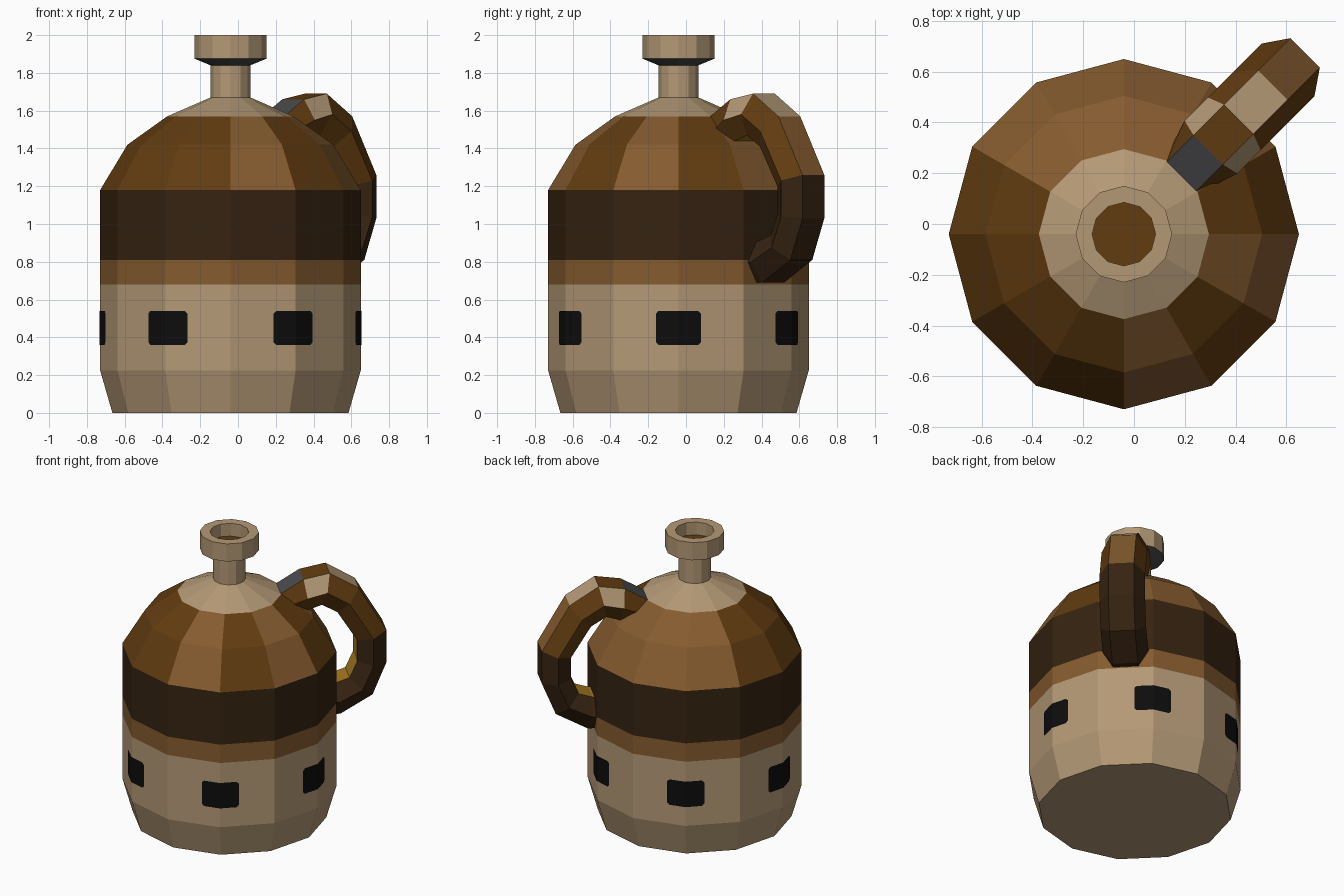
import bpy, bmesh, math
from mathutils import Vector

if "Cube" in bpy.data.objects:
    bpy.data.objects.remove(bpy.data.objects["Cube"])

CX = CY = -0.04          # jug axis
N = 12                   # sides of the jug


def mat(name, rgb):
    m = bpy.data.materials.new(name)
    lin = [((c / 255 + 0.055) / 1.055) ** 2.4 if c > 10 else c / 255 / 12.92 for c in rgb]
    m.diffuse_color = (*lin, 1)
    m.use_nodes = True
    m.node_tree.nodes["Principled BSDF"].inputs["Base Color"].default_value = m.diffuse_color
    return m


MATS = [mat("beige", (180, 153, 118)), mat("light brown", (133, 91, 47)),
        mat("brown", (98, 60, 16)), mat("dark brown", (54, 35, 17)),
        mat("black", (13, 13, 13)), mat("grey", (74, 74, 76)),
        mat("ochre", (160, 117, 32))]
BEIGE, LIGHT, BROWN, DARK, BLACK, GREY, OCHRE = range(7)


def finish(name, bm):
    bmesh.ops.recalc_face_normals(bm, faces=bm.faces)
    me = bpy.data.meshes.new(name)
    bm.to_mesh(me)
    bm.free()
    for m in MATS:
        me.materials.append(m)
    ob = bpy.data.objects.new(name, me)
    bpy.context.collection.objects.link(ob)
    return ob


def polar(r, deg, z):
    a = math.radians(deg)
    return Vector((CX + r * math.cos(a), CY + r * math.sin(a), z))


def lathe(name, profile, rule):
    """Spin (r, z) points; rule(band, sector) gives the colour."""
    bm = bmesh.new()
    rings = [[bm.verts.new(polar(r, 360 / N * i, z)) for i in range(N)] for r, z in profile]
    for b in range(len(rings) - 1):
        for i in range(N):
            j = (i + 1) % N
            f = bm.faces.new((rings[b][i], rings[b][j], rings[b + 1][j], rings[b + 1][i]))
            f.material_index = rule(b, i)
    for ring, band in ((rings[0], -1), (rings[-1], len(rings) - 1)):
        bm.faces.new(ring).material_index = rule(band, 0)
    return finish(name, bm)


# Jug body: beige base, brown and dark bands, patchy brown dome, beige shoulder
def body_colour(band, sector):
    if band in (4, 5):
        return BROWN if sector in (0, 5, 6, 7, 8, 10) else LIGHT
    return {2: LIGHT, 3: DARK}.get(band, BEIGE)


lathe("jug_body", [(0.625, 0), (0.69, 0.225), (0.69, 0.68), (0.69, 0.81), (0.69, 1.18),
                   (0.545, 1.42), (0.335, 1.57), (0.105, 1.67)], body_colour)

# Neck and mouth: stem, grey flare, thick lip, hollow with brown floor
lathe("neck", [(0.105, 1.665), (0.105, 1.84), (0.19, 1.875), (0.19, 2.0),
               (0.125, 2.0), (0.125, 1.91)],
      lambda b, s: {1: GREY, 5: BROWN}.get(b, BEIGE))

# Dark windows folded around every second corner
half, z0, z1, cut = 0.124, 0.36, 0.54, 0.015
for k in range(6):
    bm = bmesh.new()
    deg = 60 * k
    corner = polar(0.694, deg, 0)
    columns = []
    for side in (-1, 1):
        edge = (polar(0.694, deg + 30 * side, 0) - corner).normalized()
        outline = [(0, z0), (half - cut, z0), (half, z0 + cut),
                   (half, z1 - cut), (half - cut, z1), (0, z1)]
        f = bm.faces.new([bm.verts.new(corner + edge * d + Vector((0, 0, z))) for d, z in outline])
        f.material_index = BLACK
        f.normal_update()
        if f.normal.dot(corner - Vector((CX, CY, 0))) < 0:
            f.normal_flip()
    bmesh.ops.remove_doubles(bm, verts=bm.verts, dist=0.0005)
    finish("window_%d" % (k + 1), bm)

# Handle: hexagonal section swept between an outer and an inner path (r, z)
outer = [(0.32, 1.57), (0.47, 1.66), (0.64, 1.69), (0.83, 1.57),
         (1.01, 1.26), (1.01, 1.03), (0.92, 0.81), (0.71, 0.69), (0.60, 0.69)]
inner = [(0.42, 1.41), (0.50, 1.44), (0.59, 1.47), (0.69, 1.41),
         (0.82, 1.20), (0.82, 1.05), (0.77, 0.94), (0.68, 0.91), (0.60, 0.91)]
side_dir = Vector((-1, 1, 0)).normalized()
bm = bmesh.new()
rings = []
for k, ((ro, zo), (ri, zi)) in enumerate(zip(outer, inner)):
    po, pi = polar(ro, 45, zo), polar(ri, 45, zi)
    wide = 0.11 if k == 0 else 0.147
    section = [(po, 0.082), (po.lerp(pi, 0.5), wide), (pi, 0.08),
               (pi, -0.08), (po.lerp(pi, 0.5), -wide), (po, -0.082)]
    rings.append([bm.verts.new(p + side_dir * w) for p, w in section])
for k in range(len(rings) - 1):
    for i in range(6):
        j = (i + 1) % 6
        f = bm.faces.new((rings[k][i], rings[k][j], rings[k + 1][j], rings[k + 1][i]))
        if i == 2:
            c = OCHRE                      # inside of the grip
        elif k >= 4:
            c = DARK                       # lower part
        elif i == 5:
            c = (GREY, BROWN, BEIGE, LIGHT)[k]   # outer face
        elif k == 1 and i in (0, 4):
            c = BEIGE
        else:
            c = BROWN
        f.material_index = c
for ring in (rings[0], rings[-1]):
    bm.faces.new(ring).material_index = BROWN
finish("handle", bm)
